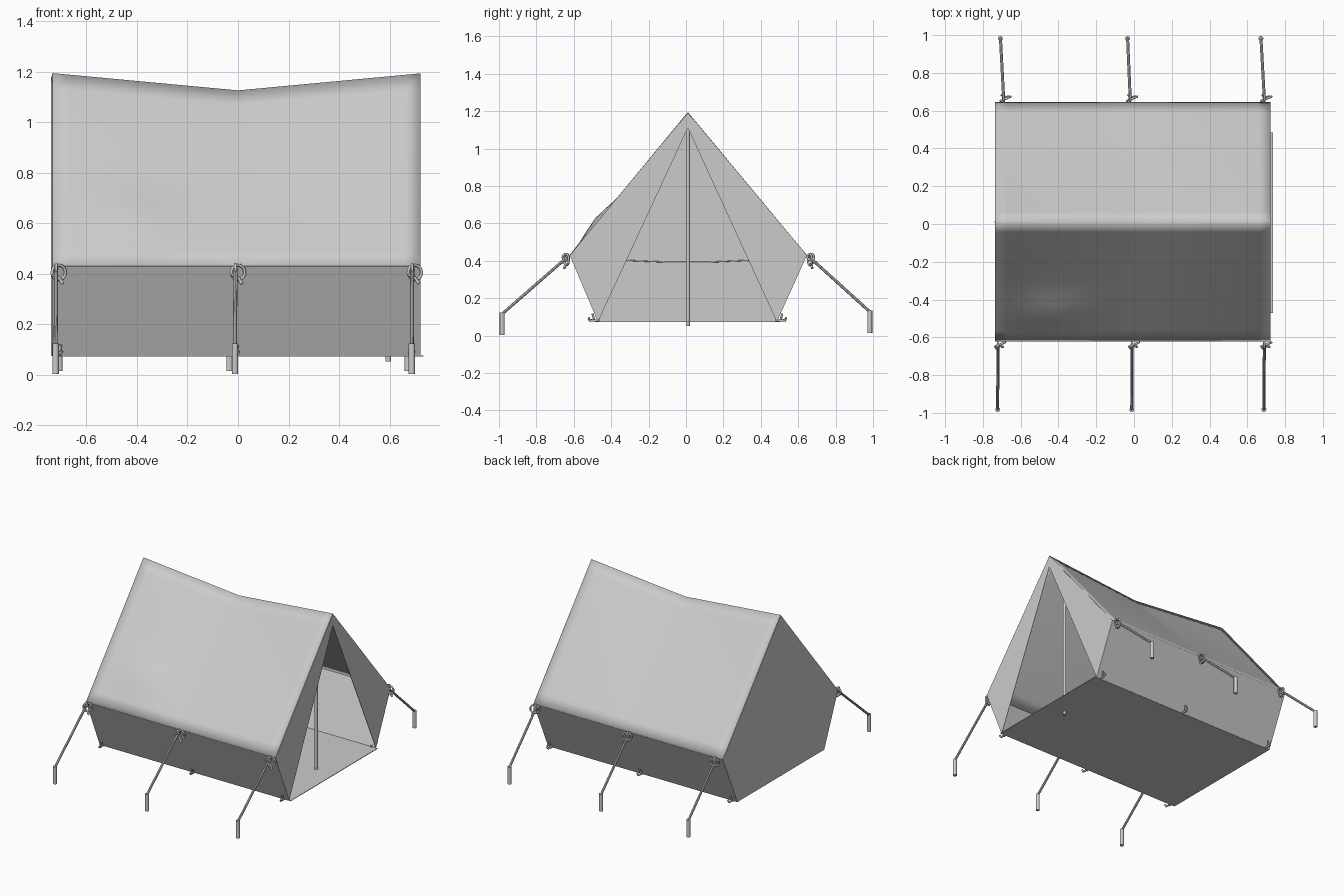
import bpy, bmesh
from math import exp, pi
from mathutils import Vector

if "Cube" in bpy.data.objects:
    bpy.data.objects.remove(bpy.data.objects["Cube"])

XL, XR = -0.735, 0.722             # canvas ends
RY, EZ, BZ = 0.01, 0.43, 0.075     # ridge y, eave z, floor z
EAVE = {-1: -0.62, 1: 0.645}
BASE = {-1: -0.47, 1: 0.485}


def make(name, verts, faces, thick=0.0, smooth=False):
    me = bpy.data.meshes.new(name)
    me.from_pydata([tuple(v) for v in verts], [], faces)
    bm = bmesh.new()
    bm.from_mesh(me)
    bmesh.ops.recalc_face_normals(bm, faces=bm.faces)
    for f in bm.faces:
        f.smooth = smooth
    bm.to_mesh(me)
    bm.free()
    ob = bpy.data.objects.new(name, me)
    bpy.context.collection.objects.link(ob)
    if thick:
        m = ob.modifiers.new("cloth", 'SOLIDIFY')
        m.thickness = thick
        m.offset = 0
    return ob


def rod(name, a, b, r, sides=10):
    a, b = Vector(a), Vector(b)
    bpy.ops.mesh.primitive_cylinder_add(vertices=sides, radius=r, depth=(b - a).length,
                                        location=(a + b) / 2)
    ob = bpy.context.object
    ob.name = name
    ob.rotation_euler = (b - a).to_track_quat('Z', 'Y').to_euler()
    bpy.ops.object.shade_smooth_by_angle(angle=0.7)
    return ob


def ring(name, loc, rot, big, small):
    bpy.ops.mesh.primitive_torus_add(location=loc, rotation=rot, major_radius=big,
                                     minor_radius=small, major_segments=20, minor_segments=8)
    bpy.context.object.name = name
    bpy.ops.object.shade_smooth()


def cord(name, pts, r):
    cu = bpy.data.curves.new(name, 'CURVE')
    cu.dimensions = '3D'
    cu.bevel_depth = r
    cu.bevel_resolution = 2
    cu.use_fill_caps = True
    sp = cu.splines.new('POLY')
    sp.points.add(len(pts) - 1)
    for p, c in zip(sp.points, pts):
        p.co = (*c, 1)
    bpy.context.collection.objects.link(bpy.data.objects.new(name, cu))


# roof slopes with a sagging ridge and a slight cloth bulge on the front
NX, NT = 24, 12
for s, label in ((-1, "front"), (1, "back")):
    verts, faces = [], []
    for i in range(NX + 1):
        x = XL * (1 - i / 12) if i <= 12 else XR * (i / 12 - 1)
        for j in range(NT + 1):
            t = j / NT
            top = 1.125 + 0.068 * abs(x) / 0.73
            y = EAVE[s] + (RY - EAVE[s]) * t
            z = EZ + (top - EZ) * t
            if s < 0:
                b = 0.025 * exp(-((x + 0.42) / 0.17) ** 2 - ((t - 0.25) / 0.13) ** 2)
                y -= 0.77 * b
                z += 0.64 * b
            verts.append((x, y, z))
    w = NT + 1
    for i in range(NX):
        for j in range(NT):
            a = i * w + j
            faces.append((a, a + w, a + w + 1, a + 1))
    make(label + "_roof", verts, faces, 0.003, True)

    # low side wall leaning in to the floor
    make(label + "_wall", [(XL, EAVE[s], EZ), (XR, EAVE[s], EZ),
                           (XR, BASE[s], BZ), (XL, BASE[s], BZ)], [(0, 1, 2, 3)], 0.003)

    # door side panel of the open end
    make(label + "_door_panel", [(XR, RY, 1.19), (XR, EAVE[s], EZ), (XR, BASE[s], BZ),
                                 (XR, RY, 1.11)], [(0, 1, 2, 3)], 0.003)

# closed end with overlapping seam
make("closed_end", [(XL, RY, 1.19), (XL, EAVE[-1], EZ), (XL, BASE[-1], BZ),
                    (XL, BASE[1], BZ), (XL, EAVE[1], EZ)], [(0, 1, 2, 3, 4)], 0.003)
make("end_seam", [(XL - 0.003, RY - 0.004, 1.18), (XL - 0.003, RY + 0.004, 1.18),
                  (XL - 0.003, RY + 0.004, BZ), (XL - 0.003, RY - 0.004, BZ)],
     [(0, 1, 2, 3)], 0.003)
cord("inner_seam", [(XL + 0.004, -0.5, 0.41), (XL + 0.004, -0.1, 0.393),
                    (XL + 0.004, 0.12, 0.393), (XL + 0.004, 0.5, 0.41)], 0.003)

# floor sheet
make("floor", [(XL, BASE[-1], BZ), (0.735, BASE[-1], BZ), (0.735, BASE[1], BZ),
               (XL, BASE[1], BZ)], [(0, 1, 2, 3)], 0.004)

# frame poles and ridge beam
rod("door_pole", (0.595, RY, 0.052), (0.595, RY, 1.11), 0.011, 12)
rod("rear_pole", (-0.6, RY, BZ), (-0.6, RY, 1.11), 0.011, 12)
rod("ridge_beam", (-0.6, RY, 1.1), (0.6, RY, 1.1), 0.009, 12)

# guy ropes, stakes, eave rings and floor pegs
for s, label, tops, feet in ((-1, "front", (-0.72, -0.01, 0.69), (-0.722, -0.012, 0.688)),
                             (1, "back", (-0.69, -0.02, 0.69), (-0.707, -0.034, 0.672))):
    low = 0.003 if s < 0 else 0.015
    for i in range(3):
        xt, xf = tops[i], feet[i]
        e = EAVE[s]
        foot = s * 0.983
        rod(f"{label}_guy_rope_{i}", (xt, e + s * 0.015, 0.42), (xf, foot, 0.113 + low), 0.008, 8)
        rod(f"{label}_stake_{i}", (xf, foot, low), (xf, foot, low + 0.12), 0.013, 10)
        ring(f"{label}_eave_ring_{i}", (xt + 0.01, e + s * 0.018, 0.405), (pi / 2, 0, 0.4),
             0.029, 0.006)
        ring(f"{label}_rope_loop_{i}", (xt, e + s * 0.022, 0.42), (0, pi / 2, 0), 0.017, 0.006)
        cord(f"{label}_rope_tail_{i}", [(xt - 0.012, e + s * 0.04, 0.395),
                                        (xt + 0.01, e + s * 0.025, 0.385),
                                        (xt + 0.026, e + s * 0.03, 0.36)], 0.007)
        # peg: flat shank with an upright hook
        b = BASE[s]
        xp = (-0.705, -0.005, 0.69)[i]
        cord(f"{label}_floor_peg_{i}", [(xp, b - s * 0.01, 0.08), (xp, b + s * 0.045, 0.082),
                                        (xp + 0.008, b + s * 0.05, 0.095)], 0.007)
        cord(f"{label}_peg_hook_{i}", [(xp - 0.012, b + s * 0.02, 0.08),
                                       (xp, b + s * 0.025, 0.1),
                                       (xp + 0.003, b + s * 0.03, 0.118)], 0.006)
